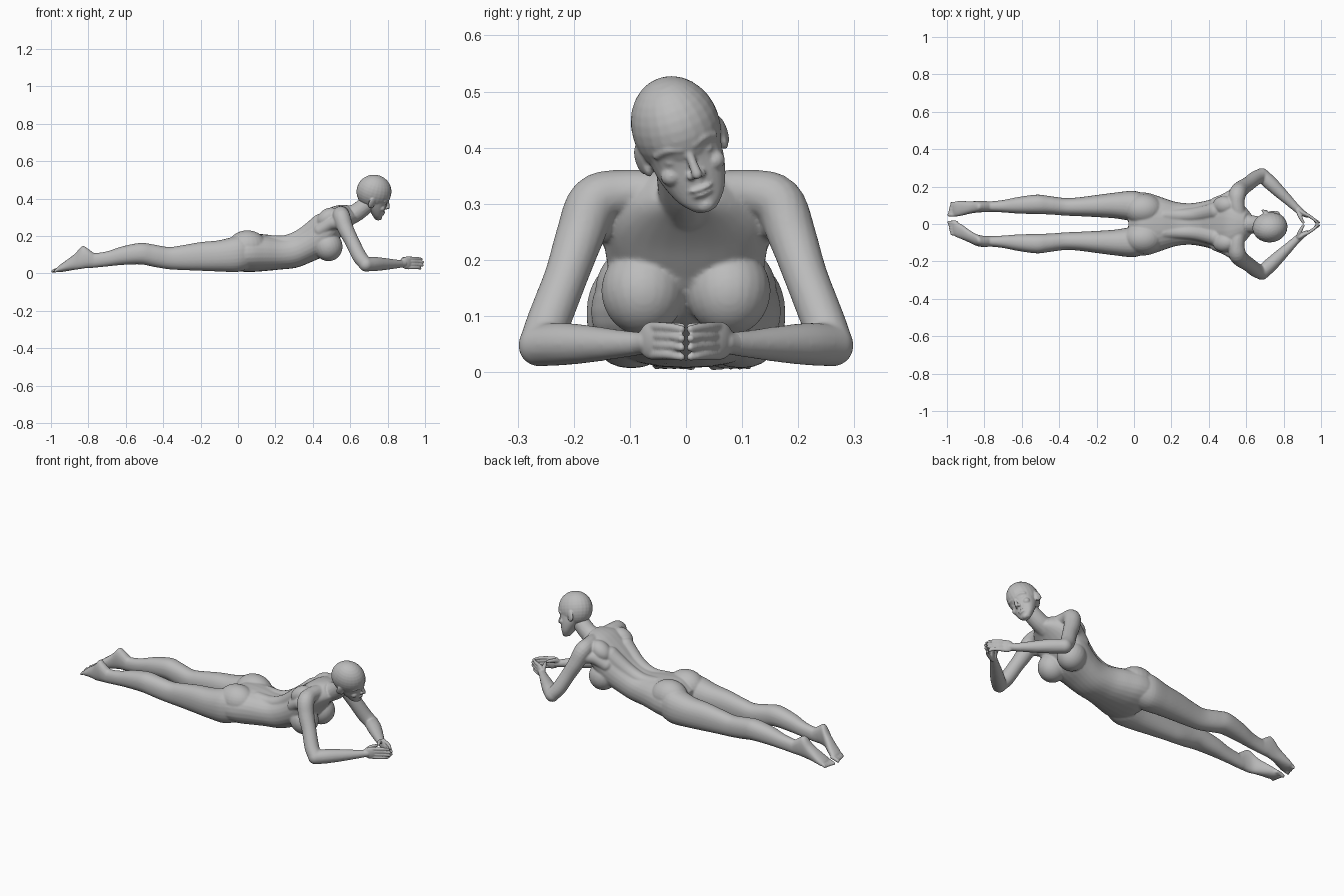
import bpy, bmesh, math
from mathutils import Vector, Matrix, Euler

if "Cube" in bpy.data.objects:
    bpy.data.objects.remove(bpy.data.objects["Cube"])

skin = bpy.data.materials.new("plain grey")
skin.use_nodes = True
GREY = (0.5, 0.5, 0.5, 1)
skin.diffuse_color = GREY
bsdf = skin.node_tree.nodes["Principled BSDF"]
bsdf.inputs["Base Color"].default_value = GREY
bsdf.inputs["Roughness"].default_value = 0.7

SIDES = 28


def smooth_path(rows, steps=5):
    """Catmull-Rom through rows of numbers."""
    out = []
    for i in range(len(rows) - 1):
        p = [rows[max(i - 1, 0)], rows[i], rows[i + 1], rows[min(i + 2, len(rows) - 1)]]
        for s in range(steps):
            t = s / steps
            out.append([0.5 * (2 * b + (c - a) * t + (2 * a - 5 * b + 4 * c - d) * t * t
                               + (3 * b - a - 3 * c + d) * t ** 3) for a, b, c, d in zip(*p)])
    return out + [list(rows[-1])]


def skin_rings(bm, rings):
    vs = [[bm.verts.new(p) for p in r] for r in rings]
    for a, b in zip(vs, vs[1:]):
        for i in range(len(a)):
            j = (i + 1) % len(a)
            bm.faces.new((a[i], a[j], b[j], b[i]))
    bm.faces.new(vs[0][::-1])
    bm.faces.new(vs[-1])


def loft(bm, rows):
    """Rows: x,z of one edge, x,z of the opposite edge, half width, centre y."""
    rings = []
    for xa, za, xb, zb, w, yc in smooth_path(rows):
        mid = Vector(((xa + xb) / 2, yc, (za + zb) / 2))
        half = Vector(((xb - xa) / 2, 0, (zb - za) / 2))
        ring = []
        for k in range(SIDES):
            a = 2 * math.pi * k / SIDES
            c, s = (math.copysign(abs(f) ** 0.9, f) for f in (math.cos(a), math.sin(a)))
            ring.append(mid + half * s + Vector((0, w * c, 0)))
        rings.append(ring)
    skin_rings(bm, rings)


def tube(bm, rows, steps=5):
    """Rows: x, y, z, radius."""
    pts = smooth_path(rows, steps)
    rings = []
    for i, (x, y, z, r) in enumerate(pts):
        d = Vector(pts[min(i + 1, len(pts) - 1)][:3]) - Vector(pts[max(i - 1, 0)][:3])
        q = d.to_track_quat('Z', 'Y')
        rings.append([Vector((x, y, z)) + q @ Vector((r * math.cos(a), r * math.sin(a), 0))
                      for a in (2 * math.pi * k / 16 for k in range(16))])
    skin_rings(bm, rings)
    for e in (pts[0], pts[-1]):
        ball(bm, e[:3], [e[3]] * 3)


def ball(bm, centre, radii, turn=(0, 0, 0)):
    m = Matrix.LocRotScale(Vector(centre), Euler(turn), Vector(radii))
    bmesh.ops.create_uvsphere(bm, u_segments=24, v_segments=16, radius=1, matrix=m)


def finish(name, bm, voxel, passes):
    """Fuse overlapping volumes into one smooth surface."""
    bmesh.ops.recalc_face_normals(bm, faces=bm.faces)
    me = bpy.data.meshes.new(name)
    bm.to_mesh(me)
    bm.free()
    me.materials.append(skin)
    ob = bpy.data.objects.new(name, me)
    bpy.context.scene.collection.objects.link(ob)
    rem = ob.modifiers.new("fuse", 'REMESH')
    rem.mode, rem.voxel_size, rem.use_smooth_shade = 'VOXEL', voxel, True
    sm = ob.modifiers.new("soften", 'SMOOTH')
    sm.factor, sm.iterations = 0.5, passes
    bpy.context.view_layer.objects.active = ob
    for mod in ("fuse", "soften"):
        bpy.ops.object.modifier_apply(modifier=mod)
    return ob


# Torso, from pelvis to collar
body = bmesh.new()
loft(body, [
    (-.03, .035, -.03, .16, .12, 0), (.02, .01, .02, .2, .165, 0),
    (.08, .008, .07, .212, .166, 0), (.15, .013, .15, .208, .142, 0),
    (.22, .02, .23, .197, .118, 0), (.31, .03, .29, .207, .111, 0),
    (.39, .06, .35, .24, .121, 0), (.47, .10, .40, .282, .138, 0),
    (.53, .17, .45, .322, .148, 0), (.57, .22, .495, .352, .145, 0),
    (.61, .26, .54, .365, .105, 0), (.64, .285, .585, .365, .06, 0)])
# Neck
tube(body, [(.59, 0, .305, .052), (.64, -.003, .33, .048), (.695, -.01, .375, .046)])

for s in (1, -1):
    # Buttock, breast, back muscle, shoulder blade
    ball(body, (.05, s * .078, .143), (.105, .084, .087))
    ball(body, (.482, s * .076, .145), (.077, .075, .08), (0, -.3, 0))
    tube(body, [(.16, s * .045, .17, .036), (.25, s * .045, .168, .036),
                (.34, s * .05, .2, .04), (.44, s * .07, .27, .048)])
    ball(body, (.48, s * .10, .30), (.065, .05, .045), (0, -.6, 0))
    # Leg
    loft(body, [(x, zb, x, zt, w, s * y) for x, y, w, zb, zt in [
        (.07, .085, .07, .03, .19), (0, .096, .081, .008, .2), (-.1, .099, .069, .01, .177),
        (-.2, .096, .059, .014, .167), (-.3, .092, .05, .018, .15), (-.37, .092, .047, .022, .141),
        (-.45, .1, .049, .035, .154), (-.52, .105, .052, .048, .163), (-.62, .1, .044, .045, .144),
        (-.7, .095, .033, .037, .118), (-.77, .093, .028, .03, .108), (-.80, .093, .028, .028, .115)]])
    # Foot, sole up, toes pointing back
    toe_y = .08 if s > 0 else -.022
    heel_y = s * .093
    mix = lambda t: heel_y + (toe_y - heel_y) * t
    loft(body, [(-.77, .03, -.77, .108, .028, heel_y), (-.81, .028, -.805, .134, .03, heel_y),
                (-.85, .022, -.833, .146, .031, mix(.1)), (-.88, .018, -.872, .105, .033, mix(.35)),
                (-.92, .011, -.918, .07, .039, mix(.7)), (-.95, .006, -.95, .047, .041, mix(.9)),
                (-.966, .006, -.966, .034, .037, toe_y)])
    for k in range(5):
        y = toe_y - s * (.031 - .0155 * k)
        r = .0105 if k == 0 else .0085
        tip = -.99 + .0035 * k
        tube(body, [(-.95, y, .022, r), (-.97, y, .019, r), (tip, y, .011, r * .9)], 3)
    # Shoulder and upper arm
    tube(body, [(.56, s * .05, .32, .038), (.55, s * .11, .32, .041), (.554, s * .163, .304, .046),
                (.575, s * .19, .24, .043), (.61, s * .214, .17, .039),
                (.65, s * .245, .09, .039), (.683, s * .261, .05, .037)])
    # Armpit fold
    tube(body, [(.44, s * .11, .23, .035), (.5, s * .135, .265, .035), (.56, s * .175, .27, .035)])
    # Forearm
    tube(body, [(.683, s * .261, .048, .038), (.73, s * .218, .05, .038), (.78, s * .17, .05, .033),
                (.83, s * .122, .05, .026), (.868, s * .085, .051, .021)])
finish("body", body, .005, 6)

# Hands meeting fingertip to fingertip
for s, name in ((1, "left_hand"), (-1, "right_hand")):
    hand = bmesh.new()
    tube(hand, [(.845, s * .107, .05, .0235), (.868, s * .085, .051, .0205), (.885, s * .07, .053, .02)])
    ball(hand, (.902, s * .06, .056), (.037, .015, .034), (0, 0, -s * .65))
    for k in range(4):
        z = .031 + .0165 * k
        reach = (.974, .986, .988, .98)[k]
        tube(hand, [(.905, s * .058, z, .0095), (.935, s * .044, z, .0088),
                    (.962, s * .025, z - .001, .008), (reach, s * .008, z - .004, .007)], 4)
    tube(hand, [(.878, s * .068, .066, .012), (.888, s * .04, .078, .0105), (.905, s * .008, .08, .0075)], 4)
    finish(name, hand, .0032, 3)

# Head, modelled facing +x then tilted
head = bmesh.new()
ball(head, (0, 0, 0), (.094, .079, .092))
loft(head, [(-.07, .01, .09, .01, .072, 0), (-.05, -.04, .084, -.04, .067, 0),
            (-.02, -.08, .084, -.08, .060, 0), (.015, -.115, .082, -.115, .046, 0),
            (.035, -.135, .08, -.135, .03, 0), (.048, -.147, .073, -.147, .016, 0)])
# Nose, lips, chin
tube(head, [(.083, 0, -.022, .007), (.091, 0, -.045, .008), (.099, 0, -.066, .0095)])
ball(head, (.083, 0, -.098), (.009, .022, .0045))
ball(head, (.081, 0, -.109), (.009, .019, .005))
ball(head, (.071, 0, -.133), (.014, .018, .014))
for s in (1, -1):
    # Nostril, brow, eyelid, cheekbone
    ball(head, (.088, s * .01, -.071), (.008, .007, .007))
    tube(head, [(.085, s * .012, -.017, .007), (.078, s * .034, -.012, .008), (.06, s * .053, -.02, .008)])
    ball(head, (.067, s * .031, -.037), (.012, .015, .007))
    ball(head, (.06, s * .04, -.065), (.019, .02, .018))
    # Ear
    ball(head, (-.008, s * .077, -.038), (.018, .008, .03), (0, .2, s * -.35))
    ball(head, (-.002, s * .072, -.055), (.012, .008, .016))
bmesh.ops.transform(head, verts=head.verts, matrix=Matrix.Translation((.727, -.018, .437))
                    @ Matrix.Rotation(math.radians(5), 4, 'Z') @ Matrix.Rotation(math.radians(20), 4, 'X')
                    @ Matrix.Rotation(math.radians(15), 4, 'Y'))
finish("head", head, .0035, 3)
